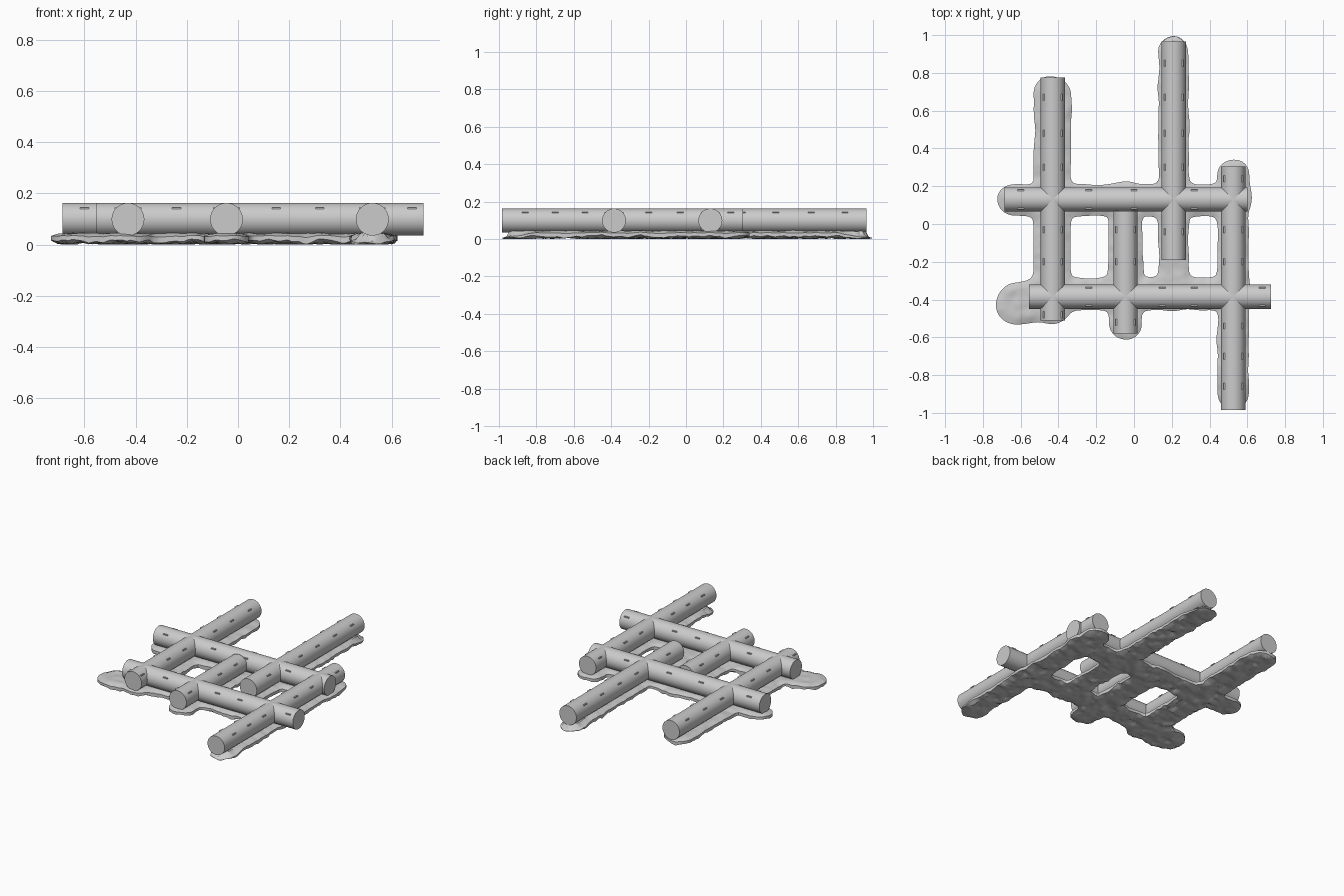
import bpy, bmesh, math
from mathutils import Vector, noise

cube = bpy.data.objects.get("Cube")
if cube:
    bpy.data.objects.remove(cube, do_unlink=True)

grey = bpy.data.materials.new("light_grey")
grey.use_nodes = True
grey.diffuse_color = (0.6, 0.6, 0.6, 1)
grey.node_tree.nodes["Principled BSDF"].inputs["Base Color"].default_value = (0.6, 0.6, 0.6, 1)

R, AXIS_Z = 0.064, 0.099


def add_object(name, bm, angle):
    bmesh.ops.recalc_face_normals(bm, faces=bm.faces)
    mesh = bpy.data.meshes.new(name)
    bm.to_mesh(mesh)
    bm.free()
    mesh.materials.append(grey)
    ob = bpy.data.objects.new(name, mesh)
    bpy.context.collection.objects.link(ob)
    bpy.ops.object.select_all(action='DESELECT')
    ob.select_set(True)
    bpy.context.view_layer.objects.active = ob
    bpy.ops.object.shade_smooth_by_angle(angle=math.radians(angle))
    return ob


def bar(name, direction, offset, start, end, notches):
    """Round bar along x or y, with pairs of small raised tabs near its top."""
    bm = bmesh.new()
    bmesh.ops.create_cone(bm, cap_ends=True, segments=40, radius1=R, radius2=R, depth=end - start)
    bmesh.ops.rotate(bm, verts=bm.verts, matrix=Vector((0, 0, 1)).rotation_difference(Vector((1, 0, 0))).to_matrix())
    bmesh.ops.translate(bm, verts=bm.verts, vec=((start + end) / 2, 0, 0))
    for along in notches:
        for side in (-1, 1):
            tab = bmesh.ops.create_cube(bm, size=1)["verts"]
            bmesh.ops.scale(bm, verts=tab, vec=(0.034, 0.008, 0.006))
            bmesh.ops.translate(bm, verts=tab, vec=(along, side * 0.048, 0.043))
    ob = add_object(name, bm, 30)
    if direction == 'X':
        ob.location = (0, offset, AXIS_Z)
    else:
        ob.rotation_euler.z = math.pi / 2
        ob.location = (offset, 0, AXIS_Z)


# Crossing bars
bar("back_cross_bar", 'X', 0.13, -0.685, 0.60, (-0.6, -0.24, 0.0, 0.32))
bar("front_cross_bar", 'X', -0.385, -0.555, 0.725, (-0.24, 0.15, 0.32, 0.68))
bar("right_long_bar", 'Y', -0.43, -0.51, 0.775, (-0.48, -0.2, -0.03, 0.3, 0.48, 0.67))
bar("right_short_bar", 'Y', -0.045, -0.58, 0.07, (-0.52, -0.2, -0.03))
bar("left_middle_bar", 'Y', 0.21, -0.19, 0.965, (-0.04, 0.3, 0.48, 0.67, 0.85))
bar("left_long_bar", 'Y', 0.525, -0.985, 0.305, (-0.86, -0.7, -0.54, -0.2, -0.03, 0.24))

# Ground mound: rounded strips (x0, y0, x1, y1, half width) blended together
strips = [
    (-0.64, 0.125, 0.53, 0.125, 0.083),
    (-0.44, -0.37, 0.53, -0.37, 0.085),
    (-0.435, -0.42, -0.43, 0.685, 0.098),
    (-0.045, -0.52, -0.045, 0.13, 0.09),
    (0.21, -0.36, 0.21, 0.915, 0.08),
    (0.525, -0.90, 0.525, 0.26, 0.083),
    (-0.63, -0.44, -0.45, -0.43, 0.09),
    (-0.63, -0.40, -0.45, -0.36, 0.085),
]


def edge_distance(x, y):
    p, total, k = Vector((x, y)), 0, 0.016
    for x0, y0, x1, y1, w in strips:
        a, b = Vector((x0, y0)), Vector((x1, y1))
        t = max(0, min(1, (p - a).dot(b - a) / (b - a).length_squared))
        total += math.exp(-((p - a - t * (b - a)).length - w) / k)
    wobble = 0.008 * noise.noise(Vector((x * 9, y * 9, 0)))
    return -k * math.log(max(total, 1e-30)) + wobble


bm = bmesh.new()
bmesh.ops.create_grid(bm, x_segments=104, y_segments=140, size=1)
bmesh.ops.scale(bm, verts=bm.verts, vec=(0.78, 1.05, 1))
outside = [v for v in bm.verts if edge_distance(v.co.x, v.co.y) > 0.003]
bmesh.ops.delete(bm, geom=outside, context='VERTS')
bmesh.ops.delete(bm, geom=[v for v in bm.verts if not v.link_faces], context='VERTS')

# Pull the rim onto the smooth outline
for v in [v for v in bm.verts if v.is_boundary]:
    for _ in range(2):
        x, y = v.co.x, v.co.y
        d, e = edge_distance(x, y), 0.003
        g = Vector((edge_distance(x + e, y) - d, edge_distance(x, y + e) - d, 0))
        if g.length > 1e-6:
            v.co -= g.normalized() * max(-0.015, min(0.015, d))

# Give it a lumpy top and a ragged underside
extruded = bmesh.ops.extrude_face_region(bm, geom=bm.faces[:], use_keep_orig=True)["geom"]
top = {v for v in extruded if isinstance(v, bmesh.types.BMVert)}
for v in bm.verts:
    x, y = v.co.x, v.co.y
    d = max(0, -edge_distance(x, y))
    sag = 0.03 * max(0, abs(y) - 0.8) / 0.2
    rough = noise.noise(Vector((x * 14, y * 14, 3)))
    chips = noise.noise(Vector((x * 30, y * 30, 8)))
    if v in top:
        v.co.z = 0.033 - sag * (d < 0.03) + min(d, 0.03) * 0.35 + 0.005 * rough + 0.004 * chips
    else:
        v.co.z = max(0, 0.006 + 0.012 * rough + 0.009 * chips + max(0, 0.02 - d) * 0.4 - sag * 0.3)
add_object("ground_mound", bm, 30)
